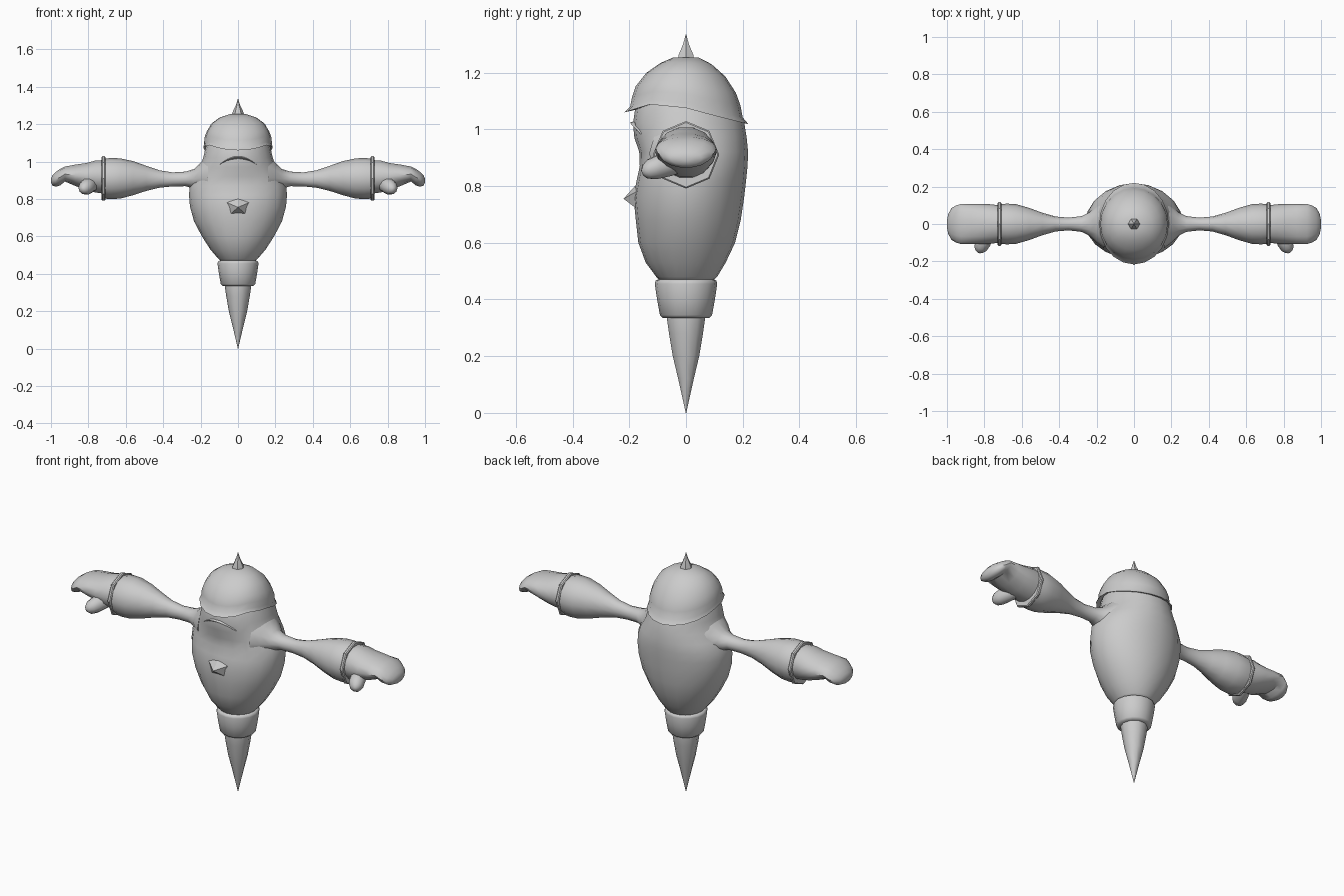
import bpy, bmesh, math

grey = bpy.data.materials.new("plain grey")
grey.diffuse_color = (0.6, 0.6, 0.6, 1)


def finish(name, bm, mirror=False, angle=50):
    """Turn a bmesh into a smooth-shaded, optionally mirrored object."""
    bmesh.ops.recalc_face_normals(bm, faces=bm.faces)
    mesh = bpy.data.meshes.new(name)
    bm.to_mesh(mesh)
    bm.free()
    mesh.materials.append(grey)
    ob = bpy.data.objects.new(name, mesh)
    bpy.context.collection.objects.link(ob)
    if mirror:
        ob.modifiers.new("mirror", "MIRROR")
    bpy.ops.object.select_all(action="DESELECT")
    ob.select_set(True)
    bpy.context.view_layer.objects.active = ob
    bpy.ops.object.shade_smooth_by_angle(angle=math.radians(angle))
    return ob


def loft(name, rings, mirror=False, angle=50):
    """Skin a list of equal-length point rings and cap both ends."""
    bm = bmesh.new()
    rows = [[bm.verts.new(p) for p in ring] for ring in rings]
    n = len(rows[0])
    for a, b in zip(rows, rows[1:]):
        for i in range(n):
            j = (i + 1) % n
            bm.faces.new((a[i], a[j], b[j], b[i]))
    bm.faces.new(rows[0])
    bm.faces.new(rows[-1])
    bmesh.ops.remove_doubles(bm, verts=bm.verts, dist=0.0005)
    return finish(name, bm, mirror, angle)


def circle(n):
    return [(math.cos(2 * math.pi * i / n), math.sin(2 * math.pi * i / n)) for i in range(n)]


def upright(sections, n):
    """Horizontal rings from (z, half width, front depth, back depth)."""
    return [[(rx * c, (yf if s < 0 else yb) * s, z) for c, s in circle(n)]
            for z, rx, yf, yb in sections]


def round_rings(sections, n):
    return upright([(z, r, r, r) for z, r in sections], n)


def along_x(sections, n):
    """Upright rings from (x, centre y, half depth, bottom z, top z)."""
    return [[(x, y + ry * c, (lo + hi) / 2 + (hi - lo) / 2 * s) for c, s in circle(n)]
            for x, y, ry, lo, hi in sections]


# Egg-shaped body with the head under the cap
loft("body", upright([
    (0.46, 0.085, 0.085, 0.09), (0.48, 0.105, 0.105, 0.11), (0.53, 0.148, 0.142, 0.14),
    (0.60, 0.193, 0.168, 0.173), (0.68, 0.235, 0.177, 0.193), (0.76, 0.257, 0.185, 0.205),
    (0.82, 0.262, 0.174, 0.212), (0.87, 0.258, 0.163, 0.217), (0.92, 0.236, 0.165, 0.219),
    (0.97, 0.203, 0.182, 0.214), (1.02, 0.186, 0.187, 0.206), (1.08, 0.172, 0.178, 0.185),
    (1.15, 0.14, 0.14, 0.14)], 20))

# Domed cap with a wavy, flared rim
RIM = [(-1, 1.06), (-0.6, 1.088), (0, 1.075), (0.5, 1.045), (1, 1.018)]


def rim_height(s):
    for (a, za), (b, zb) in zip(RIM, RIM[1:]):
        if s <= b:
            return za + (zb - za) * (s - a) / (b - a)
    return RIM[-1][1]


cap_rows = [(0.06, 0.155, 0.165, 0.175), (0, 0.186, 0.216, 0.22), (0.1, 0.181, 0.197, 0.2),
            (0.28, 0.18, 0.19, 0.192), (0.47, 0.168, 0.178, 0.176), (0.72, 0.142, 0.14, 0.138),
            (0.9, 0.098, 0.09, 0.09), (1, 0.045, 0.045, 0.045)]
cap = []
for f, rx, yf, yb in cap_rows:
    ring = []
    for c, s in circle(20):
        z = rim_height(max(-1, min(1, s)))
        ring.append((rx * c, (yf if s < 0 else yb) * s, z + (1.253 - z) * f))
    cap.append(ring)
loft("cap", cap)
loft("cap_spike", round_rings([(1.24, 0.034), (1.262, 0.03), (1.30, 0.012), (1.335, 0.001)], 6))

# Collar and pointed tail
loft("collar", round_rings([
    (0.335, 0.06), (0.335, 0.082), (0.345, 0.092), (0.40, 0.102), (0.455, 0.11),
    (0.466, 0.107), (0.471, 0.097), (0.471, 0.06)], 16))
loft("tail_point", round_rings([
    (0.36, 0.07), (0.335, 0.071), (0.28, 0.063), (0.20, 0.049), (0.12, 0.029), (0, 0.001)], 10))

# Arched eyelid ridge
bm = bmesh.new()
rows = []
for i in range(11):
    t = -1 + i / 5
    x, z = 0.1 * t, 0.983 + 0.04 * (1 - t * t)
    face = -0.185 * math.sqrt(1 - (x / 0.2) ** 2)
    bulge = 1 - t * t
    rows.append([bm.verts.new(p) for p in (
        (x, face + 0.02, z + 0.012 * bulge + 0.001),
        (x, face - 0.013 * bulge, z),
        (x, face + 0.02, z - 0.02 * bulge - 0.001))])
for a, b in zip(rows, rows[1:]):
    for k in range(3):
        m = (k + 1) % 3
        bm.faces.new((a[k], a[m], b[m], b[k]))
finish("eyelid", bm, angle=40)

# Five-sided pointed nose
bm = bmesh.new()
tip = bm.verts.new((0, -0.22, 0.755))
base = [bm.verts.new(p) for p in (
    (-0.062, -0.172, 0.782), (-0.045, -0.168, 0.715), (0.045, -0.168, 0.715),
    (0.062, -0.172, 0.782), (0, -0.18, 0.80))]
for i in range(5):
    bm.faces.new((tip, base[i], base[(i + 1) % 5]))
bm.faces.new(base)
finish("nose", bm, angle=15)

# Arms flaring from the shoulder into a wide cuff
loft("arm", along_x([
    (0.16, 0, 0.13, 0.80, 1.03), (0.20, 0, 0.10, 0.83, 0.995), (0.235, 0, 0.065, 0.855, 0.96),
    (0.28, 0, 0.042, 0.868, 0.946), (0.35, 0, 0.034, 0.867, 0.942), (0.42, 0, 0.04, 0.86, 0.953),
    (0.49, 0, 0.06, 0.843, 0.977), (0.56, 0, 0.086, 0.82, 1.002), (0.63, 0, 0.106, 0.802, 1.017),
    (0.68, 0, 0.109, 0.799, 1.019), (0.715, 0, 0.105, 0.802, 1.015)], 12), True)

# Eight-sided wrist bands
loft("wrist_band", along_x([
    (0.71, 0, 0.08, 0.83, 0.99), (0.709, 0, 0.112, 0.796, 1.024), (0.714, 0, 0.117, 0.791, 1.029),
    (0.724, 0, 0.117, 0.791, 1.029), (0.729, 0, 0.112, 0.796, 1.024),
    (0.728, 0, 0.08, 0.83, 0.99)], 8), True, 40)

# Mittens with drooping finger ends
loft("mitten", along_x([
    (0.71, 0, 0.098, 0.825, 1.01), (0.76, 0, 0.105, 0.832, 1.008), (0.81, 0, 0.108, 0.845, 0.994),
    (0.87, 0, 0.108, 0.868, 0.985), (0.925, 0, 0.107, 0.892, 0.974), (0.95, 0, 0.1, 0.872, 0.962),
    (0.975, 0, 0.085, 0.864, 0.945), (0.993, 0, 0.055, 0.872, 0.925),
    (1.0, 0, 0.02, 0.888, 0.91)], 14), True)

# Thumbs pointing forward and down
thumb = []
for t, r in [(0, 0.035), (0.3, 0.042), (0.65, 0.043), (0.85, 0.035), (0.96, 0.02), (1, 0.006)]:
    x, y, z = 0.77 + 0.06 * t, -0.01 - 0.145 * t, 0.885 - 0.03 * t
    thumb.append([(x + r * c * 0.92, y + r * c * 0.3, z + r * s) for c, s in circle(10)])
loft("thumb", thumb, True)
